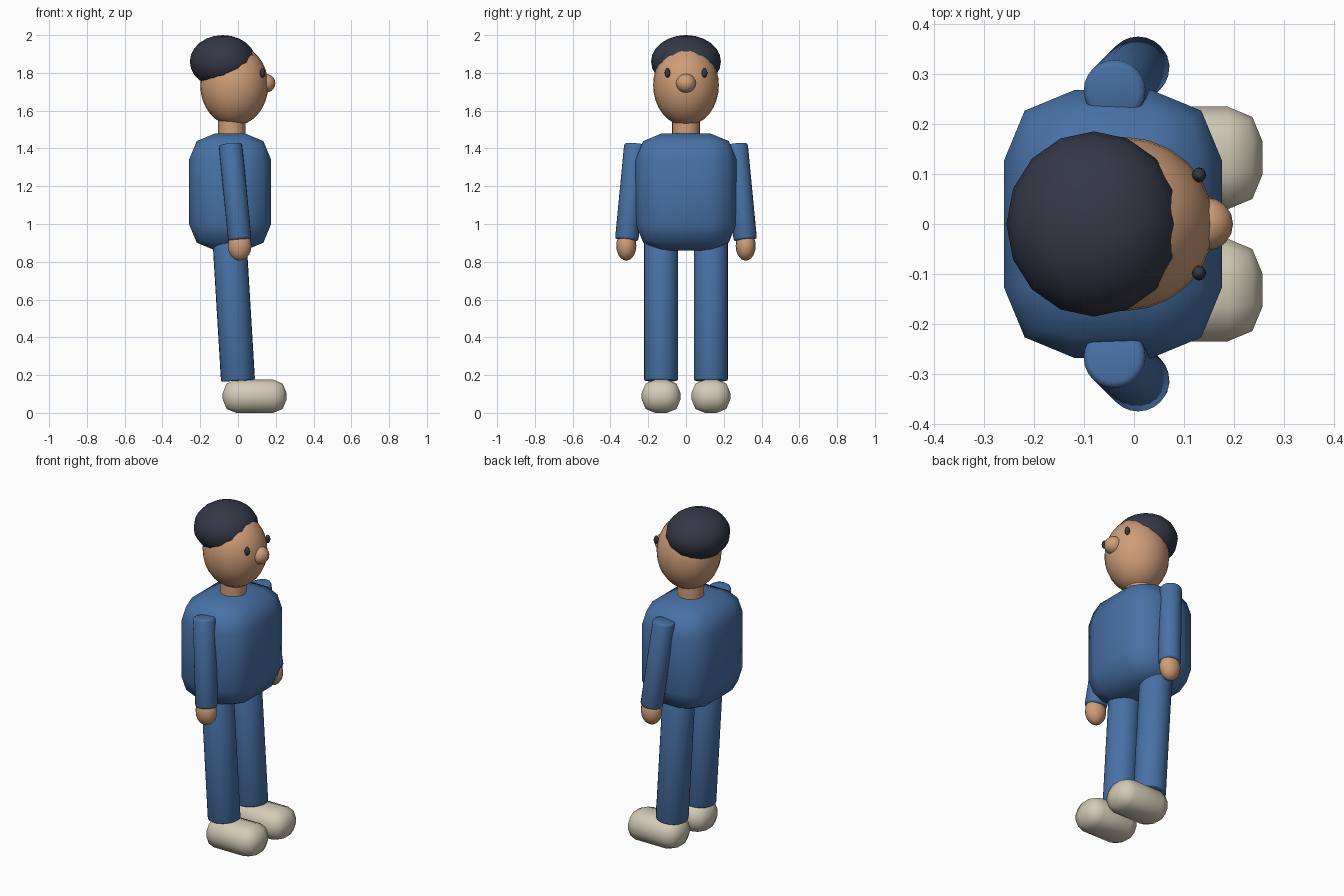
import bpy
from math import radians
from mathutils import Vector

cube = bpy.data.objects.get("Cube")
if cube:
    bpy.data.objects.remove(cube, do_unlink=True)


def material(name, color):
    m = bpy.data.materials.new(name)
    m.use_nodes = True
    rgba = (*color, 1)
    m.diffuse_color = rgba
    m.node_tree.nodes["Principled BSDF"].inputs["Base Color"].default_value = rgba
    return m


blue = material("blue cloth", (0.065, 0.165, 0.38))
skin = material("skin", (0.62, 0.34, 0.19))
dark = material("dark hair", (0.034, 0.04, 0.062))
cream = material("cream shoe", (0.66, 0.6, 0.47))


def finish(name, mat, bevel=0, segments=2, angle=30):
    """Name and colour the active object, round its edges, shade it smooth."""
    ob = bpy.context.object
    ob.name = name
    ob.data.materials.append(mat)
    if bevel:
        mod = ob.modifiers.new("rounding", 'BEVEL')
        mod.width, mod.segments = bevel, segments
        mod.limit_method = 'ANGLE'
        bpy.ops.object.modifier_apply(modifier=mod.name)
    bpy.ops.object.shade_smooth_by_angle(angle=radians(angle))
    return ob


def ellipsoid(name, mat, center, radii, segments=20, rings=12):
    bpy.ops.mesh.primitive_uv_sphere_add(segments=segments, ring_count=rings, radius=1, location=center)
    bpy.context.object.scale = radii
    bpy.ops.object.transform_apply(location=False, rotation=False, scale=True)
    return finish(name, mat, angle=60)


def rounded_box(name, mat, center, size, bevel):
    bpy.ops.mesh.primitive_cube_add(size=1, location=center)
    bpy.context.object.scale = size
    bpy.ops.object.transform_apply(location=False, rotation=False, scale=True)
    return finish(name, mat, bevel, angle=60)


def limb(name, mat, start, end, radius, bevel=0):
    a, b = Vector(start), Vector(end)
    axis = a - b
    bpy.ops.mesh.primitive_cylinder_add(vertices=24, radius=radius, depth=axis.length, location=(a + b) / 2)
    bpy.context.object.rotation_euler = axis.to_track_quat('Z', 'Y').to_euler()
    return finish(name, mat, bevel, angle=50)


# Body and head, turned towards +x
rounded_box("torso", blue, (-0.042, 0, 1.17), (0.435, 0.535, 0.62), 0.14)
limb("neck", skin, (-0.033, 0, 1.56), (-0.033, 0, 1.44), 0.073)
ellipsoid("head", skin, (-0.02, 0, 1.735), (0.18, 0.174, 0.215), 24, 16)
ellipsoid("hair", dark, (-0.08, 0, 1.86), (0.175, 0.185, 0.14), 16, 12)
ellipsoid("nose", skin, (0.146, 0, 1.745), (0.052, 0.053, 0.05), 16, 10)

# Paired parts
for side, s in (("near", -1), ("far", 1)):
    ellipsoid(side + "_eye", dark, (0.13, s * 0.098, 1.8), (0.014, 0.015, 0.025), 12, 8)
    limb(side + "_arm", blue, (-0.04, s * 0.265, 1.423), (0.01, s * 0.314, 0.915), 0.062, 0.012)
    ellipsoid(side + "_hand", skin, (0.009, s * 0.316, 0.885), (0.062, 0.053, 0.079), 16, 10)
    limb(side + "_leg", blue, (-0.047, s * 0.132, 0.95), (0, s * 0.132, 0.17), 0.09, 0.008)
    rounded_box(side + "_shoe", cream, (0.088, s * 0.132, 0.088), (0.338, 0.205, 0.175), 0.07)
